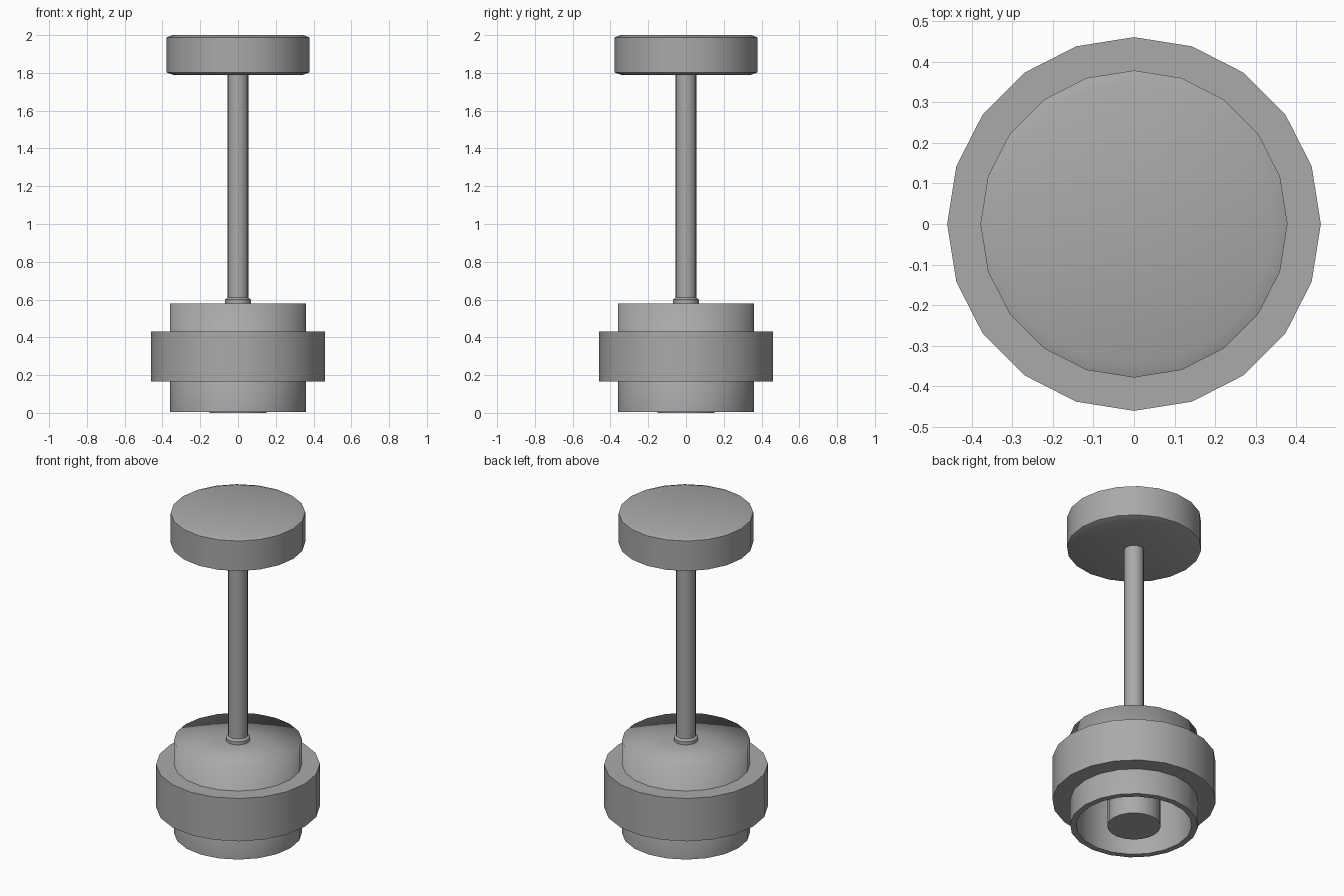
import bpy
import bmesh
from math import cos, sin, tau

SIDES = 20

cube = bpy.data.objects.get("Cube")
if cube:
    bpy.data.objects.remove(cube, do_unlink=True)

# One plain grey finish for the whole lamp
grey = bpy.data.materials.new("grey_metal")
grey.use_nodes = True
color = (0.4, 0.4, 0.4, 1)
grey.diffuse_color = color
grey.node_tree.nodes["Principled BSDF"].inputs["Base Color"].default_value = color


def lathe(name, profile, sharp=(), closed=False):
    """Spin (radius, z) points about z; rings listed in sharp keep hard edges."""
    bm = bmesh.new()
    rings = []
    for r, z in profile:
        rings.append([bm.verts.new((r * cos(tau * i / SIDES), r * sin(tau * i / SIDES), z))
                      for i in range(SIDES)])
    pairs = list(zip(rings, rings[1:]))
    if closed:
        pairs.append((rings[-1], rings[0]))
    else:
        bm.faces.new(rings[0])
        bm.faces.new(rings[-1])
    for a, b in pairs:
        for i in range(SIDES):
            j = (i + 1) % SIDES
            bm.faces.new((a[i], a[j], b[j], b[i]))
    bmesh.ops.recalc_face_normals(bm, faces=bm.faces)
    for f in bm.faces:
        f.smooth = True
    for k in sharp:
        for i in range(SIDES):
            bm.edges.get((rings[k][i], rings[k][(i + 1) % SIDES])).smooth = False
    mesh = bpy.data.meshes.new(name)
    bm.to_mesh(mesh)
    bm.free()
    mesh.materials.append(grey)
    obj = bpy.data.objects.new(name, mesh)
    bpy.context.collection.objects.link(obj)
    return obj


# Hollow shade, open at the bottom, with a softly shaded top rim
lathe("shade", [(0.065, 0.55), (0.325, 0.55), (0.325, 0.005),
                (0.36, 0.005), (0.36, 0.58), (0.065, 0.58)], sharp=(1, 2, 3))

# Wide band around the shade
lathe("shade_band", [(0.355, 0.165), (0.46, 0.165), (0.46, 0.43), (0.355, 0.43)],
      sharp=range(4), closed=True)

# Bulb inside the shade
lathe("bulb", [(0.15, 0), (0.15, 0.55)], sharp=(0, 1))

# Collar where the rod enters the shade
lathe("rod_collar", [(0.068, 0.56), (0.068, 0.6), (0.055, 0.61)], sharp=(0, 1, 2))

# Hanging rod
lathe("rod", [(0.055, 0.56), (0.055, 1.8)], sharp=(0, 1))

# Ceiling canopy with chamfered rims
lathe("canopy", [(0.345, 1.79), (0.378, 1.802), (0.378, 1.988), (0.345, 2.0)],
      sharp=(1, 2))
